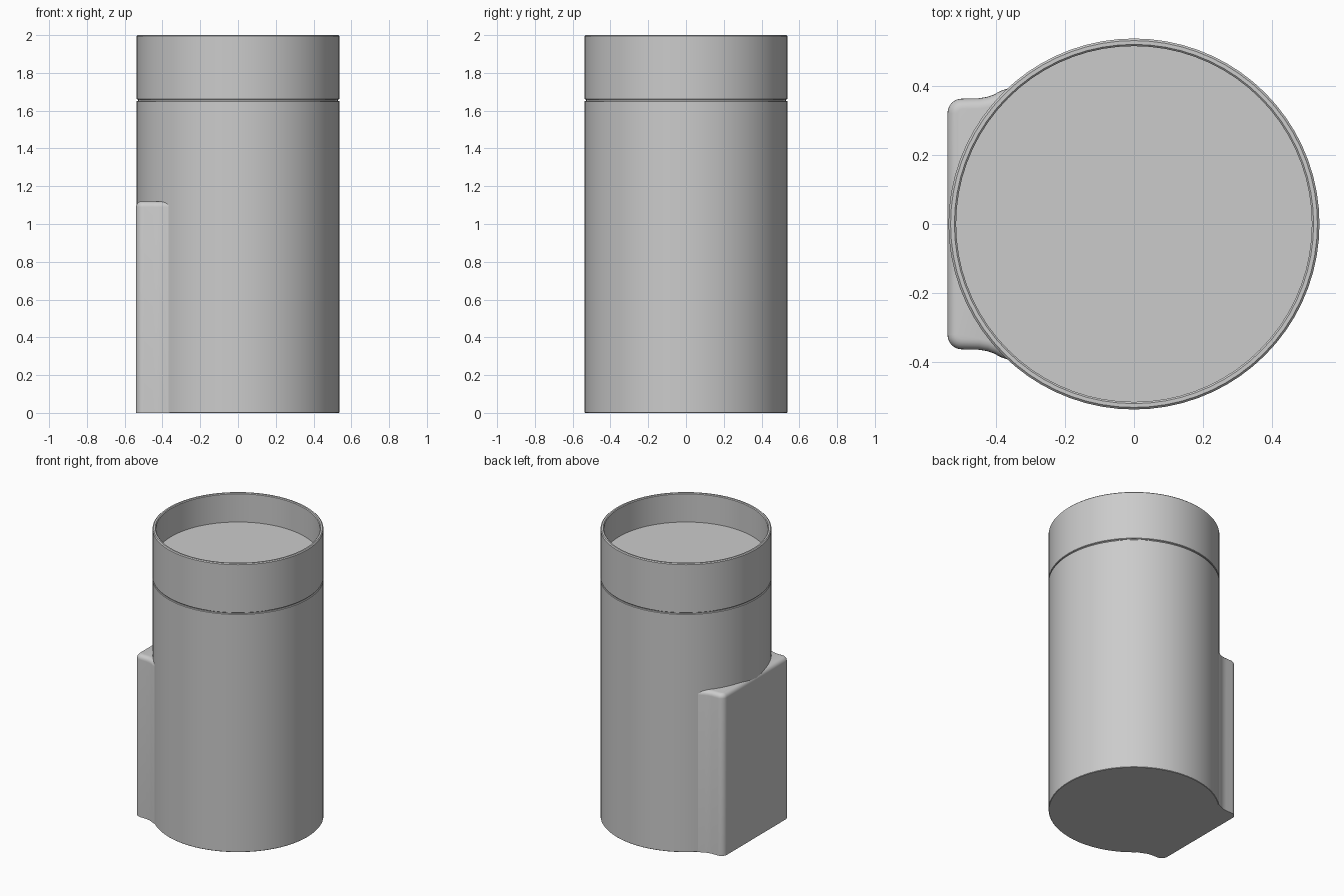
import bpy, bmesh
from math import sin, cos, pi, radians

if "Cube" in bpy.data.objects:
    bpy.data.objects.remove(bpy.data.objects["Cube"])

R = 0.537      # outer radius of the cylinder
SEG = 72


def finish(bm, name):
    bmesh.ops.recalc_face_normals(bm, faces=bm.faces[:])
    mesh = bpy.data.meshes.new(name)
    bm.to_mesh(mesh)
    bm.free()
    obj = bpy.data.objects.new(name, mesh)
    bpy.context.collection.objects.link(obj)
    bpy.ops.object.select_all(action='DESELECT')
    obj.select_set(True)
    bpy.context.view_layer.objects.active = obj
    bpy.ops.object.shade_smooth_by_angle(angle=radians(30))
    return obj


def lathe(name, profile):
    """Spin a list of (radius, z) points round the z axis; both ends are capped."""
    bm = bmesh.new()
    rings = [[bm.verts.new((r * cos(2 * pi * i / SEG), r * sin(2 * pi * i / SEG), z))
              for i in range(SEG)] for r, z in profile]
    for a, b in zip(rings, rings[1:]):
        for i in range(SEG):
            j = (i + 1) % SEG
            bm.faces.new((a[i], a[j], b[j], b[i]))
    bm.faces.new(rings[0])
    bm.faces.new(rings[-1])
    return finish(bm, name)


# Main body, with the recessed seam at its top
lathe("body", [(R - 0.003, 0), (R, 0.003), (R, 1.649), (R - 0.003, 1.652),
               (R - 0.008, 1.652), (R - 0.008, 1.66)])

# Upper collar: thin rim with a shallow recessed floor
lathe("collar", [(R - 0.008, 1.659), (R - 0.003, 1.659), (R, 1.662), (R, 1.994),
                 (R - 0.006, 2.0), (0.52, 2.0), (0.515, 1.995), (0.515, 1.80)])

# Flat mounting block on the left: rounded corner, then a flare into the cylinder
c = 0.042
half = [(-0.54 + c - c * cos(a), 0.363 - c + c * sin(a))
        for a in (pi / 2 * k / 6 for k in range(7))]
half += [(-0.45, 0.364), (-0.425, 0.368), (-0.405, 0.375), (-0.385, 0.386), (-0.34, 0.40)]
outline = half + [(x, -y) for x, y in reversed(half)]

bm = bmesh.new()
base = bm.faces.new([bm.verts.new((x, y, 0)) for x, y in outline])
top = bmesh.ops.extrude_face_region(bm, geom=[base], use_keep_orig=True)
verts = [v for v in top["geom"] if isinstance(v, bmesh.types.BMVert)]
bmesh.ops.translate(bm, verts=verts, vec=(0, 0, 1.12))
bm.normal_update()
rim = [e for e in bm.edges if all(v.co.z > 1 for v in e.verts)]
bmesh.ops.bevel(bm, geom=rim, offset=0.03, segments=5, profile=0.5, affect='EDGES')
finish(bm, "mounting_block")
